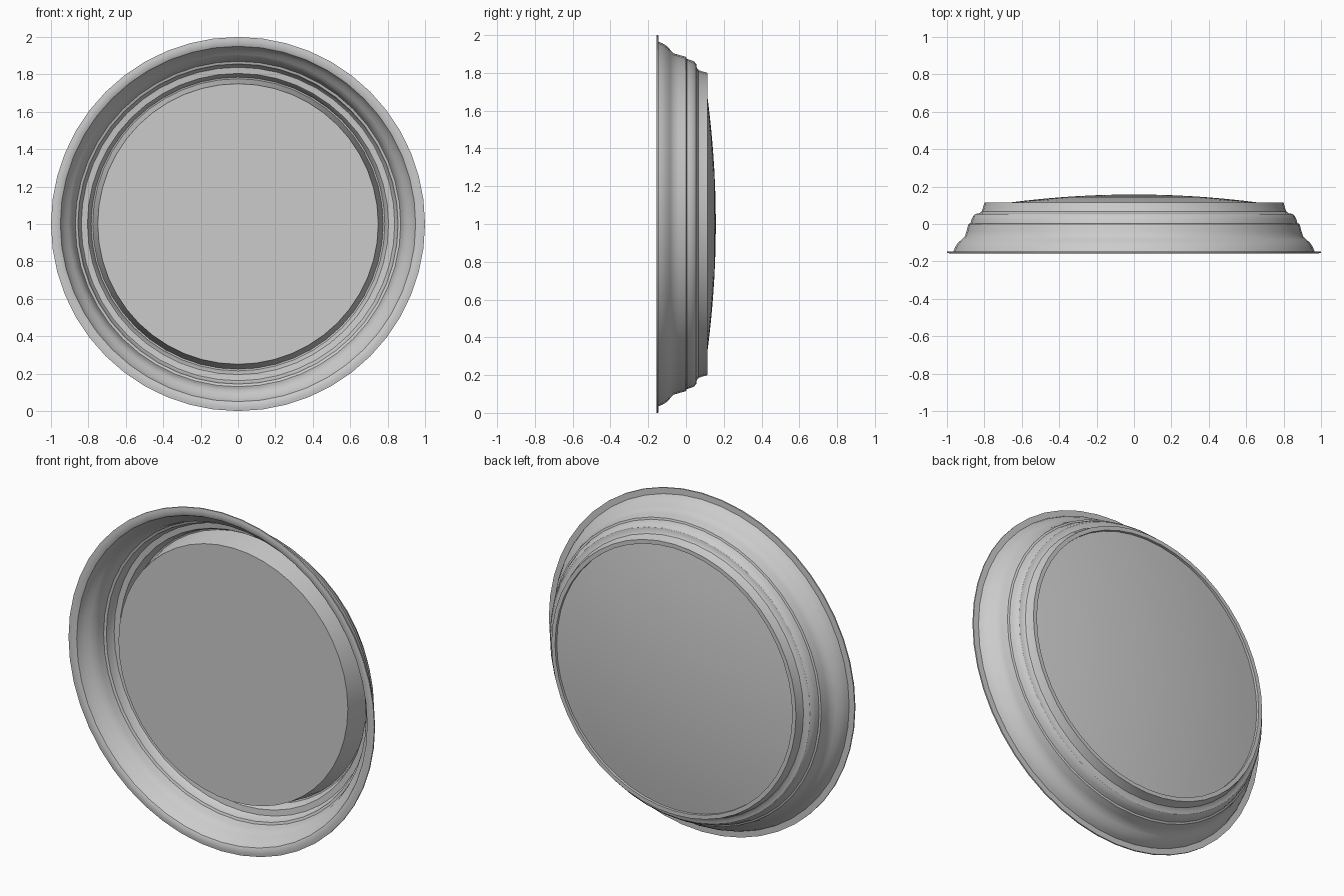
import bpy, bmesh, math
from mathutils import Matrix, Vector

if "Cube" in bpy.data.objects:
    bpy.data.objects.remove(bpy.data.objects["Cube"])

SEGMENTS = 48
CENTRE = Vector((0, 0, 1))

grey = bpy.data.materials.new("plain_grey")
grey.diffuse_color = (0.6, 0.6, 0.6, 1)
grey.use_nodes = True
grey.node_tree.nodes["Principled BSDF"].inputs["Base Color"].default_value = grey.diffuse_color


def lathe(name, profile, closed):
    """Spin a (radius, depth) profile around the front-to-back axis."""
    bm = bmesh.new()
    verts = [bm.verts.new(CENTRE + Vector((r, y, 0))) for r, y in profile]
    edges = [bm.edges.new(pair) for pair in zip(verts, verts[1:])]
    if closed:
        edges.append(bm.edges.new((verts[-1], verts[0])))
    bmesh.ops.spin(bm, geom=verts + edges, cent=CENTRE, axis=(0, 1, 0),
                   angle=math.tau, steps=SEGMENTS, use_duplicate=False)
    bmesh.ops.remove_doubles(bm, verts=bm.verts, dist=0.0005)
    bmesh.ops.recalc_face_normals(bm, faces=bm.faces)
    mesh = bpy.data.meshes.new(name)
    bm.to_mesh(mesh)
    bm.free()
    mesh.materials.append(grey)
    obj = bpy.data.objects.new(name, mesh)
    bpy.context.collection.objects.link(obj)
    bpy.ops.object.select_all(action='DESELECT')
    obj.select_set(True)
    bpy.context.view_layer.objects.active = obj
    bpy.ops.object.shade_smooth_by_angle(angle=math.radians(30))
    return obj


# Stepped bezel: outer face from the front flange to the rear lip
outer = [(0.985, -0.157), (1.0, -0.155), (1.0, -0.147), (0.965, -0.146),
         (0.957, -0.125), (0.943, -0.103), (0.922, -0.083), (0.904, -0.066),
         (0.896, -0.04), (0.885, 0.0), (0.874, 0.004), (0.868, 0.025),
         (0.860, 0.043), (0.848, 0.054), (0.828, 0.057), (0.815, 0.066),
         (0.808, 0.085), (0.800, 0.115), (0.776, 0.115)]
# Inner face, following the outer one back to the front
inner = [(0.776, 0.098), (0.785, 0.096), (0.795, 0.06), (0.805, 0.044),
         (0.838, 0.040), (0.848, 0.026), (0.856, -0.008), (0.870, -0.013),
         (0.880, -0.048), (0.889, -0.074), (0.908, -0.094), (0.929, -0.114),
         (0.943, -0.135), (0.950, -0.150), (0.965, -0.157)]
lathe("bezel", outer + inner, True)

# Lens: flat front, slightly flared side, shallow domed back
lens = [(0, -0.045), (0.75, -0.045), (0.777, 0.099)]
lens += [(0.777 * (1 - i / 8), 0.158 - 0.059 * (1 - i / 8) ** 2) for i in range(1, 9)]
lathe("lens", lens, False)
